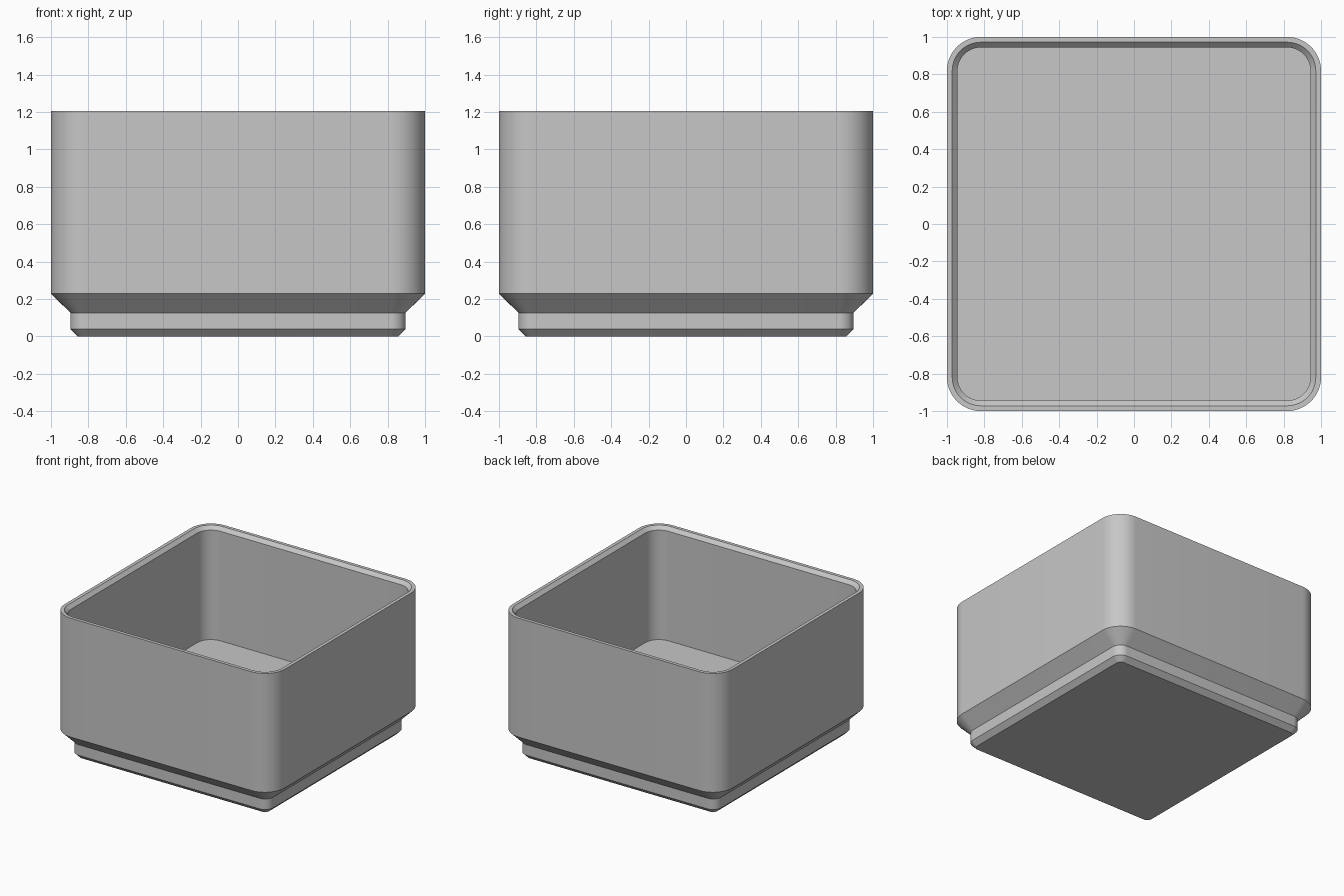
import bpy, bmesh, math

cube = bpy.data.objects.get("Cube")
if cube:
    bpy.data.objects.remove(cube, do_unlink=True)

# Single grey plastic
grey = bpy.data.materials.new("light grey plastic")
grey.use_nodes = True
colour = (0.57, 0.57, 0.57, 1)
grey.diffuse_color = colour
grey.node_tree.nodes["Principled BSDF"].inputs["Base Color"].default_value = colour

STEPS = 14  # segments per rounded corner


def rounded_square(bm, half, radius, z):
    """Ring of vertices around a square with rounded corners."""
    ring = []
    for quarter in range(4):
        middle = math.radians(45 + 90 * quarter)
        cx = math.copysign(half - radius, math.cos(middle))
        cy = math.copysign(half - radius, math.sin(middle))
        for i in range(STEPS + 1):
            a = math.pi / 2 * (quarter + i / STEPS)
            ring.append(bm.verts.new((cx + radius * math.cos(a),
                                      cy + radius * math.sin(a), z)))
    return ring


# Half width, corner radius and height: up the outside, over the rim, down inside
profile = [
    (0.857, 0.039, 0.0),     # foot
    (0.896, 0.077, 0.039),   # foot chamfer
    (0.896, 0.077, 0.126),   # straight neck
    (1.0, 0.181, 0.229),     # flare
    (1.0, 0.181, 1.205),     # outer wall
    (0.972, 0.153, 1.205),   # flat rim
    (0.944, 0.125, 1.177),   # inner rim chamfer
    (0.944, 0.125, 0.277),   # inner wall down to floor
]

# Loft the storage bin as one closed shell
bm = bmesh.new()
rings = [rounded_square(bm, *p) for p in profile]
for low, high in zip(rings, rings[1:]):
    for i in range(len(low)):
        j = (i + 1) % len(low)
        bm.faces.new((low[i], low[j], high[j], high[i]))
bm.faces.new(list(reversed(rings[0])))  # underside
bm.faces.new(rings[-1])                 # floor
bmesh.ops.recalc_face_normals(bm, faces=bm.faces)

mesh = bpy.data.meshes.new("storage_bin")
bm.to_mesh(mesh)
bm.free()
mesh.materials.append(grey)
storage_bin = bpy.data.objects.new("storage_bin", mesh)
bpy.context.collection.objects.link(storage_bin)

# Smooth corners, crisp chamfer edges
bpy.ops.object.select_all(action='DESELECT')
storage_bin.select_set(True)
bpy.context.view_layer.objects.active = storage_bin
bpy.ops.object.shade_smooth_by_angle(angle=math.radians(25))
